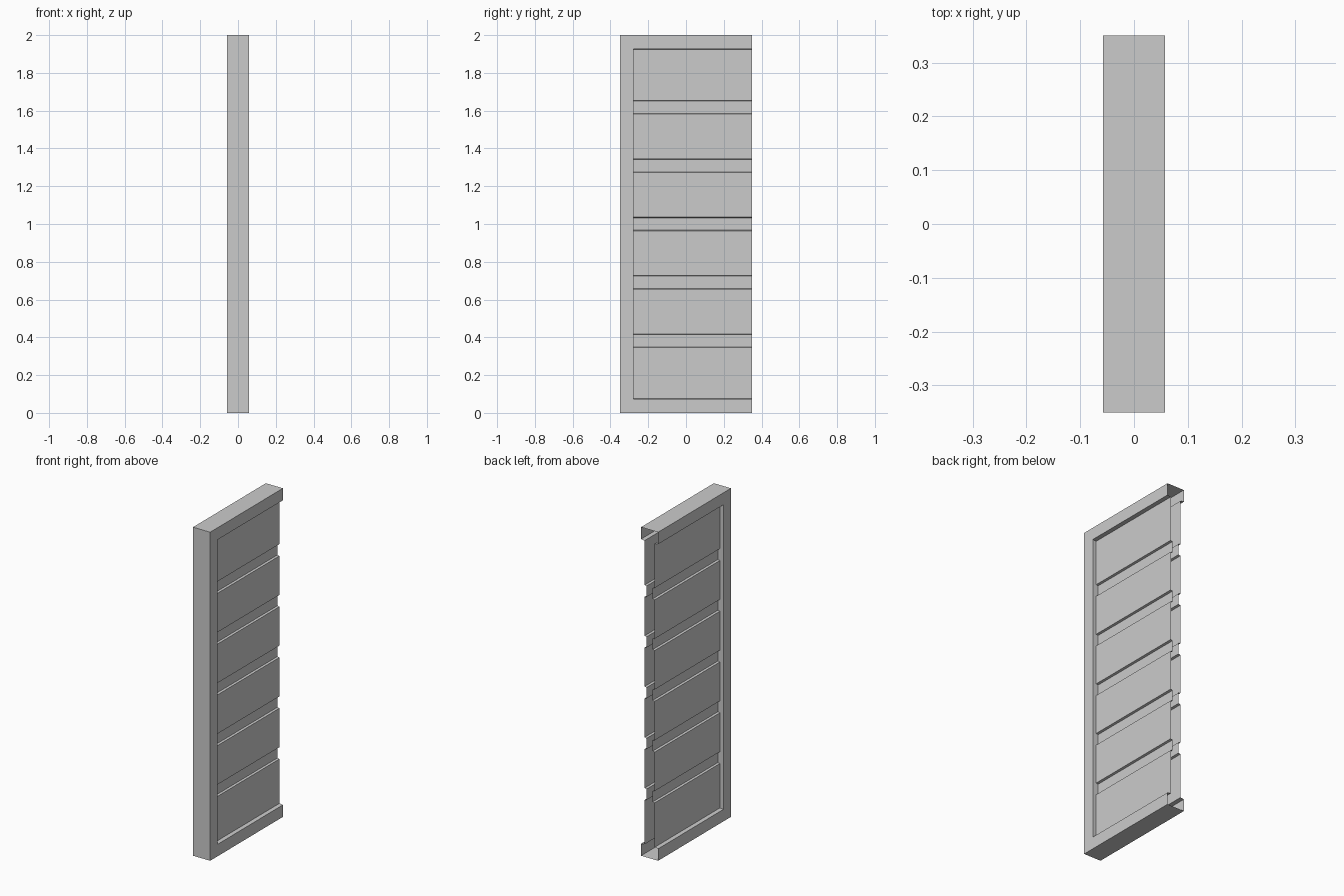
import bpy, bmesh

if "Cube" in bpy.data.objects:
    bpy.data.objects.remove(bpy.data.objects["Cube"])

W, D, H = 0.0575, 0.35, 2.0      # half width, half depth, height
RIM = 0.073                      # border round the recessed area
Y_IN = -D + RIM                  # where the recess starts
PANEL_X, GROOVE_X = 0.034, 0.021 # half widths at panels and grooves
GROOVES, PITCH, HALF, SLOPE = 5, 0.309, 0.033, 0.003

# Stepped side profile (x, z), from bottom rim to top rim
profile = [(W, 0), (W, RIM), (PANEL_X, RIM + SLOPE)]
for i in range(GROOVES):
    c = H / 2 + (i - (GROOVES - 1) / 2) * PITCH
    profile += [(PANEL_X, c - HALF - SLOPE), (GROOVE_X, c - HALF),
                (GROOVE_X, c + HALF), (PANEL_X, c + HALF + SLOPE)]
profile += [(PANEL_X, H - RIM - SLOPE), (W, H - RIM), (W, H)]

bm = bmesh.new()


def face(points):
    return bm.faces.new([bm.verts.new(p) for p in points])


# Front, bottom and top plates (half of each, mirrored later)
front = face([(0, -D, 0), (W, -D, 0), (W, -D, H), (0, -D, H)])
face([(0, -D, 0), (0, D, 0), (W, D, 0), (W, Y_IN, 0), (W, -D, 0)])
face([(0, -D, H), (W, -D, H), (W, Y_IN, H), (W, D, H), (0, D, H)])

# Flat upright rim next to the front
face([(W, -D, 0), (W, Y_IN, 0), (W, Y_IN, RIM),
      (W, Y_IN, H - RIM), (W, Y_IN, H), (W, -D, H)])

# Stepped side sheet running to the open back
for (x0, z0), (x1, z1) in zip(profile, profile[1:]):
    face([(x0, Y_IN, z0), (x0, D, z0), (x1, D, z1), (x1, Y_IN, z1)])

# Wall closing the recess at its front end
face([(x, Y_IN, z) for x, z in reversed(profile[1:-1])])

bmesh.ops.remove_doubles(bm, verts=bm.verts, dist=1e-5)
bmesh.ops.recalc_face_normals(bm, faces=bm.faces)
bm.normal_update()
if front.normal.y > 0:
    bmesh.ops.reverse_faces(bm, faces=bm.faces)

mesh = bpy.data.meshes.new("ribbed_panel_shell")
bm.to_mesh(mesh)
bm.free()
shell = bpy.data.objects.new("ribbed_panel_shell", mesh)
bpy.context.collection.objects.link(shell)

# Opposite side
mirror = shell.modifiers.new("mirror", 'MIRROR')
mirror.use_axis[0] = True
mirror.use_clip = True
